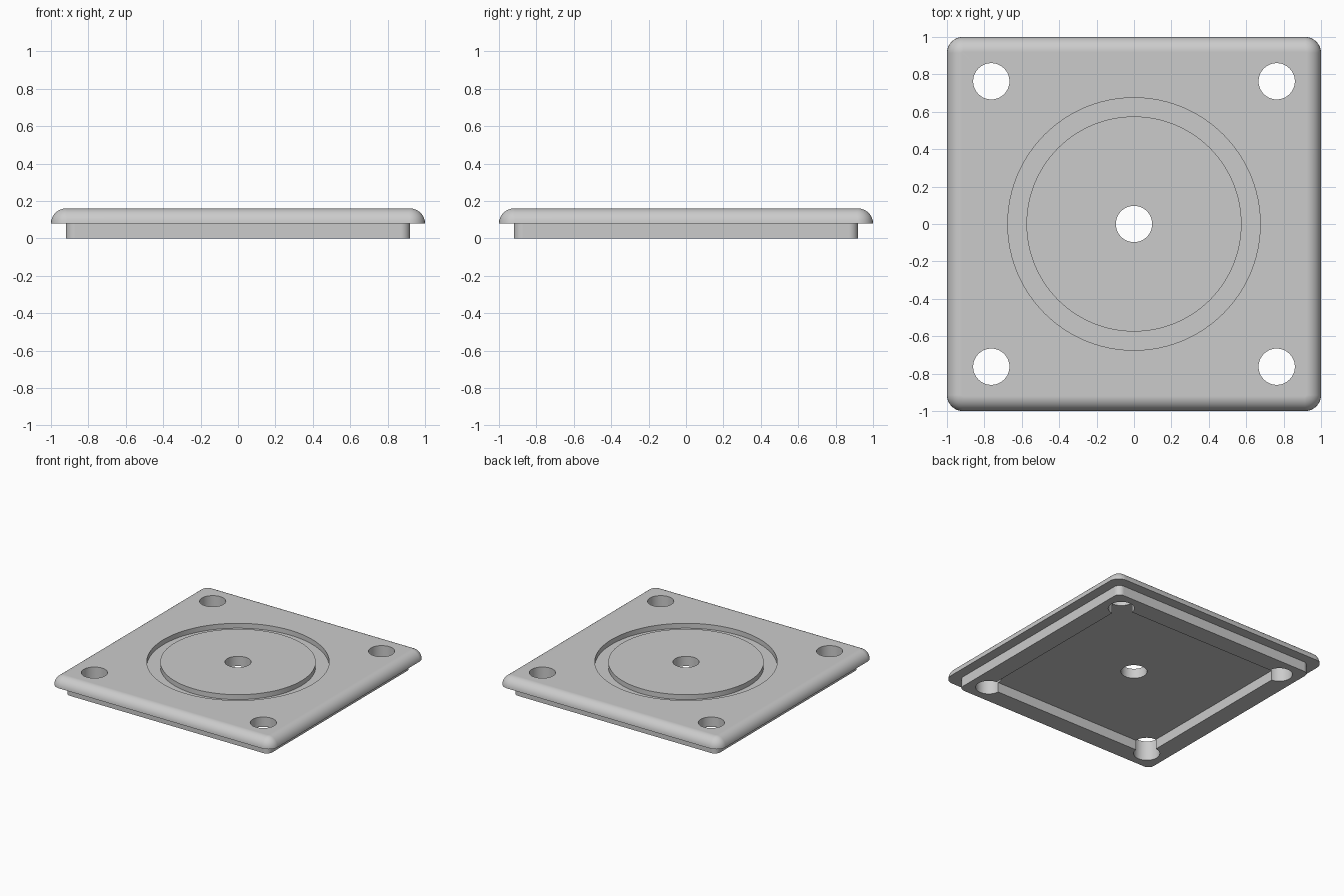
import bpy, bmesh, math

default = bpy.data.objects.get("Cube")
if default:
    bpy.data.objects.remove(default, do_unlink=True)

TOP, MID = 0.16, 0.08          # top of the plate, underside of its overhang
HOLE_R, HOLE_AT = 0.097, 0.763

grey = bpy.data.materials.new("light grey")
grey.use_nodes = True
grey.diffuse_color = (0.6, 0.6, 0.6, 1)
grey.node_tree.nodes["Principled BSDF"].inputs["Base Color"].default_value = (0.6, 0.6, 0.6, 1)


def rounded_square(half, radius, z, steps=8):
    """Points of a square with rounded corners, counterclockwise."""
    points = []
    for corner in range(4):
        mid = math.pi / 4 + corner * math.pi / 2
        cx = math.copysign(half - radius, math.cos(mid))
        cy = math.copysign(half - radius, math.sin(mid))
        for i in range(steps + 1):
            a = corner * math.pi / 2 + i / steps * math.pi / 2
            points.append((cx + radius * math.cos(a), cy + radius * math.sin(a), z))
    return points


def circle(radius, z, x=0, y=0, n=64):
    return [(x + radius * math.cos(2 * math.pi * i / n),
             y + radius * math.sin(2 * math.pi * i / n), z) for i in range(n)]


def loft(name, loops, closed=False):
    """Skin a stack of loops; cap the ends, or join last to first."""
    bm = bmesh.new()
    rings = [[bm.verts.new(p) for p in loop] for loop in loops]
    pairs = list(zip(rings, rings[1:]))
    if closed:
        pairs.append((rings[-1], rings[0]))
    else:
        bm.faces.new(rings[0])
        bm.faces.new(rings[-1])
    for a, b in pairs:
        for i in range(len(a)):
            j = (i + 1) % len(a)
            bm.faces.new((a[i], a[j], b[j], b[i]))
    bmesh.ops.recalc_face_normals(bm, faces=bm.faces)
    mesh = bpy.data.meshes.new(name)
    bm.to_mesh(mesh)
    bm.free()
    mesh.materials.append(grey)
    obj = bpy.data.objects.new(name, mesh)
    bpy.context.collection.objects.link(obj)
    return obj


# Plate: stepped rim below, overhanging slab with a rounded top edge
loops = [rounded_square(0.92, 0.05, 0), rounded_square(0.92, 0.05, MID)]
for i in range(9):
    a = i / 8 * math.pi / 2
    inset = 0.08 * (1 - math.cos(a))
    loops.append(rounded_square(1 - inset, 0.085 - inset, MID + 0.08 * math.sin(a)))
plate = loft("cover_plate", loops)

# Cutters: underside pocket, circular groove, centre and corner holes
cutters = [
    loft("pocket_cutter", [rounded_square(0.77, 0.01, -0.1), rounded_square(0.77, 0.01, MID)]),
    loft("groove_cutter", [circle(0.575, TOP - 0.04, n=96), circle(0.675, TOP - 0.04, n=96),
                           circle(0.675, 0.3, n=96), circle(0.575, 0.3, n=96)], closed=True),
]
for x, y in [(0, 0)] + [(sx * HOLE_AT, sy * HOLE_AT) for sx in (-1, 1) for sy in (-1, 1)]:
    cutters.append(loft("hole_cutter", [circle(HOLE_R, -0.2, x, y, 48), circle(HOLE_R, 0.3, x, y, 48)]))

bpy.ops.object.select_all(action='DESELECT')
plate.select_set(True)
bpy.context.view_layer.objects.active = plate
for cutter in cutters:
    cutter.hide_render = True
    mod = plate.modifiers.new("cut", 'BOOLEAN')
    mod.operation = 'DIFFERENCE'
    mod.solver = 'EXACT'
    mod.object = cutter
    bpy.ops.object.modifier_apply(modifier=mod.name)
    bpy.data.objects.remove(cutter, do_unlink=True)

# Smooth curves, crisp edges, even shading on the flats
bpy.ops.object.shade_smooth_by_angle(angle=math.radians(30))
weighted = plate.modifiers.new("weighted_normals", 'WEIGHTED_NORMAL')
weighted.keep_sharp = True
